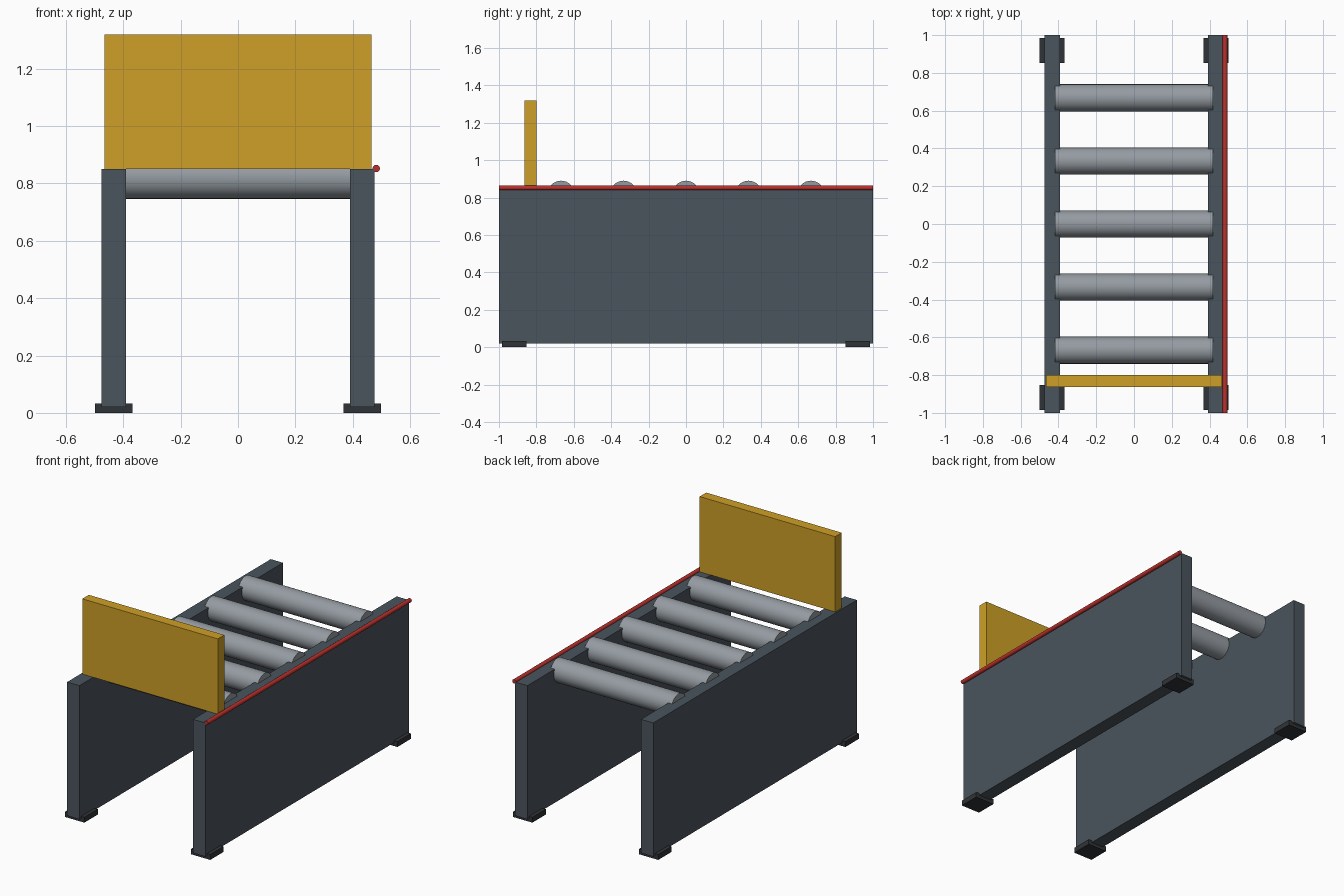
import bpy, math

if "Cube" in bpy.data.objects:
    bpy.data.objects.remove(bpy.data.objects["Cube"])

def material(name, rgb):
    m = bpy.data.materials.new(name)
    m.diffuse_color = (*rgb, 1)
    m.use_nodes = True
    m.node_tree.nodes["Principled BSDF"].inputs["Base Color"].default_value = m.diffuse_color
    return m

STEEL = material("slate_paint", (0.07, 0.09, 0.11))
ROLLER = material("roller_metal", (0.30, 0.33, 0.36))
GOLD = material("yellow_paint", (0.62, 0.35, 0.02))
RED = material("red_paint", (0.50, 0.03, 0.025))
RUBBER = material("dark_rubber", (0.03, 0.033, 0.037))

def box(name, lo, hi, mat):
    center = [(a + b) / 2 for a, b in zip(lo, hi)]
    bpy.ops.mesh.primitive_cube_add(size=1, location=center)
    ob = bpy.context.object
    ob.name = name
    ob.scale = [b - a for a, b in zip(lo, hi)]
    bpy.ops.object.transform_apply(location=False, rotation=False, scale=True)
    ob.data.materials.append(mat)

def rod(name, center, radius, length, rotation, sides, mat):
    bpy.ops.mesh.primitive_cylinder_add(vertices=sides, radius=radius, depth=length,
                                        location=center, rotation=rotation)
    ob = bpy.context.object
    ob.name = name
    ob.data.materials.append(mat)
    bpy.ops.object.shade_smooth_by_angle(angle=math.radians(40))

# side panels, each on two feet
for side, sx in (("left", -1), ("right", 1)):
    cx = sx * 0.433
    box(f"{side}_side_panel", (cx - 0.042, -1, 0.02), (cx + 0.042, 1, 0.851), STEEL)
    for end, sy in (("front", -1), ("back", 1)):
        cy = sy * 0.919
        box(f"{side}_{end}_foot", (cx - 0.066, cy - 0.066, 0),
            (cx + 0.066, cy + 0.066, 0.033), RUBBER)

# row of rollers let into the panels
for i in range(5):
    rod(f"roller_{i + 1}", (0, (i - 2) * 0.334, 0.818), 0.072, 0.834,
        (0, math.pi / 2, 0), 32, ROLLER)

# upright board across the front
box("front_board", (-0.466, -0.864, 0.851), (0.466, -0.80, 1.319), GOLD)

# red rail along the right top edge
rod("side_rail", (0.482, 0, 0.852), 0.013, 2.0, (math.pi / 2, 0, 0), 16, RED)
